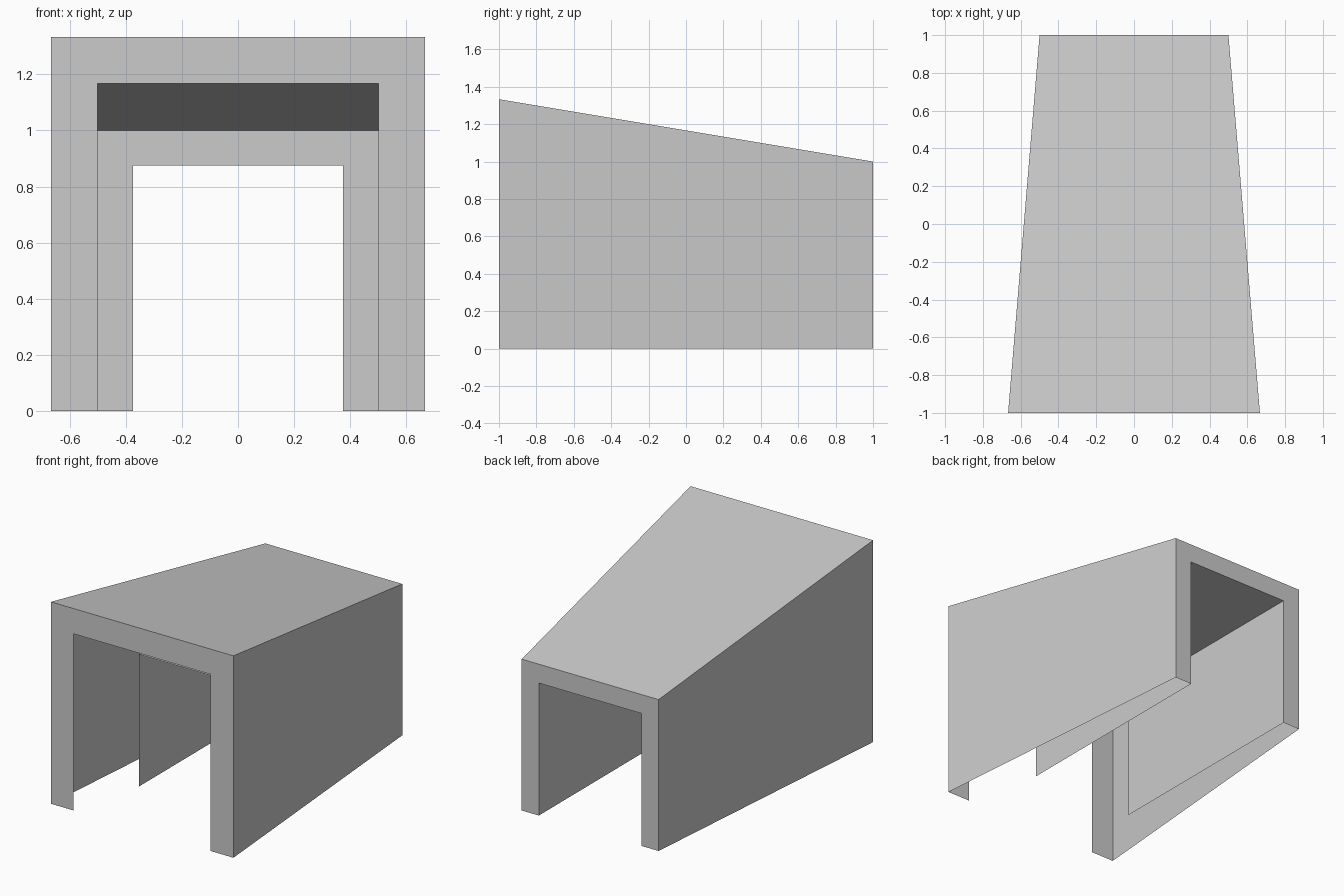
import bpy

if "Cube" in bpy.data.objects:
    bpy.data.objects.remove(bpy.data.objects["Cube"])


def arch(half_width, height, y):
    """Open-bottomed rectangular arch outline at depth y."""
    return [(-half_width, y, 0), (-half_width, y, height),
            (half_width, y, height), (half_width, y, 0)]


def loft(name, arches):
    """Skin a thin shell through a series of arch outlines."""
    verts = [p for a in arches for p in a]
    faces = [(4 * k + i, 4 * k + i + 1, 4 * k + i + 5, 4 * k + i + 4)
             for k in range(len(arches) - 1) for i in range(3)]
    mesh = bpy.data.meshes.new(name)
    mesh.from_pydata(verts, [], faces)
    mesh.update()
    obj = bpy.data.objects.new(name, mesh)
    bpy.context.collection.objects.link(obj)
    return obj


# One continuous sheet: front frame, tapered hood, back frame, straight inner tunnel
loft("tapered_hood", [
    arch(1 / 2, 7 / 6, -1),      # inside edge of front frame
    arch(2 / 3, 4 / 3, -1),      # outside edge of front frame
    arch(1 / 2, 1, 1),           # outside edge of back frame
    arch(0.375, 0.875, 1),       # inside edge of back frame
    arch(0.375, 0.875, -0.5),    # open front end of inner tunnel
])
